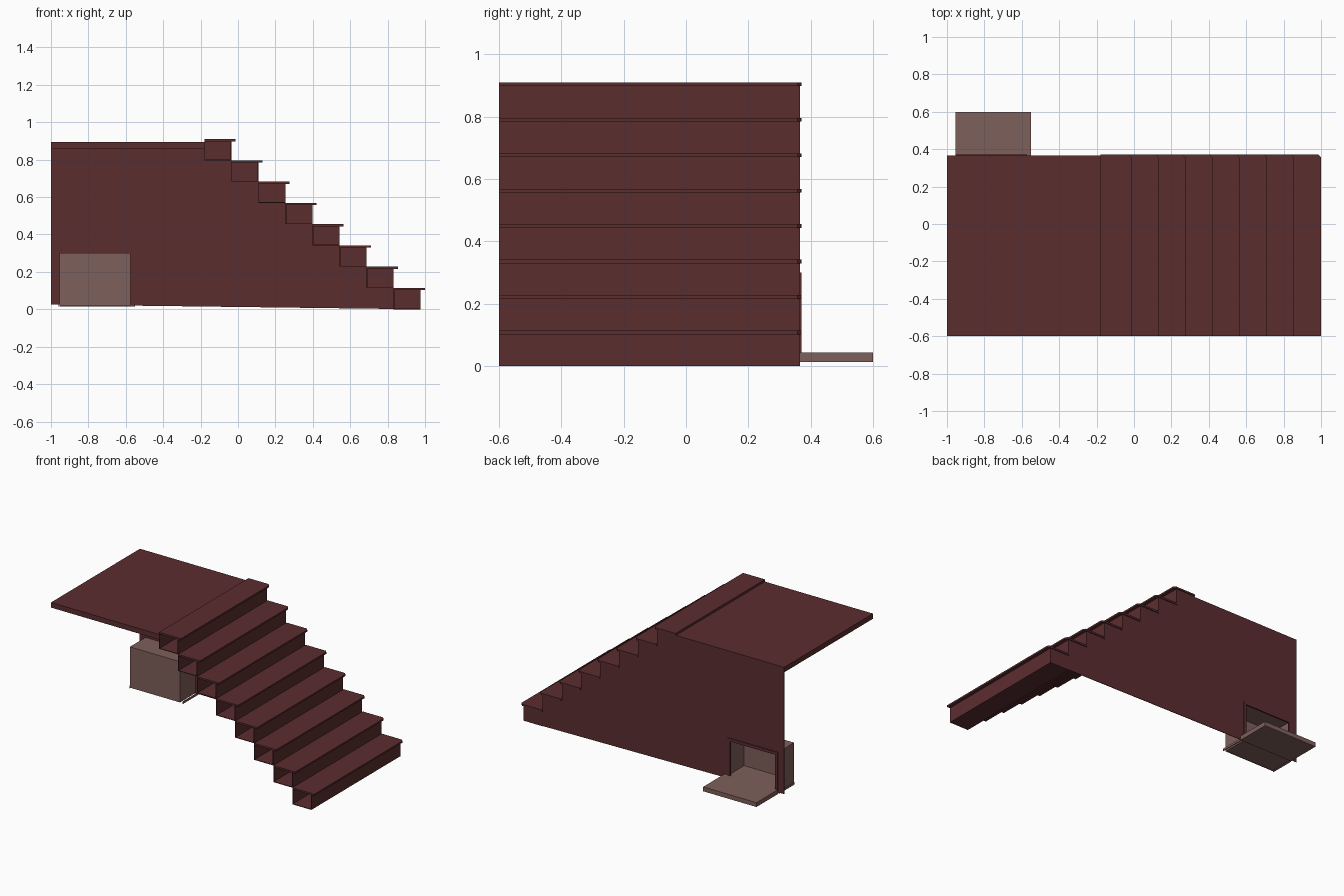
import bpy, bmesh
from mathutils import Vector

if "Cube" in bpy.data.objects:
    bpy.data.objects.remove(bpy.data.objects["Cube"])


def material(name, rgb):
    m = bpy.data.materials.new(name)
    m.diffuse_color = (*rgb, 1)
    m.use_nodes = True
    m.node_tree.nodes["Principled BSDF"].inputs["Base Color"].default_value = m.diffuse_color
    return m


BROWN = material("dark red brown", (0.105, 0.026, 0.028))
LIGHT = material("dusty brown", (0.208, 0.115, 0.104))


def prism(name, pts, axis, a, b, mat):
    """Extrude a 2D outline from a to b; axis 'y' uses (x, z), axis 'z' uses (x, y)."""
    def place(p, d):
        return Vector((p[0], d, p[1])) if axis == 'y' else Vector((p[0], p[1], d))
    bm = bmesh.new()
    face = bm.faces.new([bm.verts.new(place(p, a)) for p in pts])
    ext = bmesh.ops.extrude_face_region(bm, geom=[face])
    verts = [v for v in ext["geom"] if isinstance(v, bmesh.types.BMVert)]
    bmesh.ops.translate(bm, verts=verts, vec=place((0, 0), b - a))
    bmesh.ops.recalc_face_normals(bm, faces=bm.faces)
    me = bpy.data.meshes.new(name)
    bm.to_mesh(me)
    bm.free()
    me.materials.append(mat)
    ob = bpy.data.objects.new(name, me)
    bpy.context.collection.objects.link(ob)
    return ob


def box(name, x0, x1, y0, y1, z0, z1, mat):
    return prism(name, [(x0, y0), (x1, y0), (x1, y1), (x0, y1)], 'z', z0, z1, mat)


STEPS, RUN, RISE, X0 = 8, 0.1446, 0.1138, 0.977
FRONT, BACK = -0.6, 0.365
T = 0.004

# Steps: nosed tread above a thin box left open at the front end
for i in range(STEPS):
    x, xb = X0 - i * RUN, X0 - (i + 1) * RUN
    z, zt = i * RISE, (i + 1) * RISE
    nose, c = x + 0.022, 0.014
    prism(f"tread_{i + 1}", [(xb, FRONT), (nose, FRONT), (nose, 0.371 - c),
                             (nose - c, 0.371), (xb, 0.371)], 'z', zt - 0.012, zt, BROWN)
    box(f"riser_{i + 1}", x - T, x, FRONT, BACK, z, zt - 0.012, BROWN)
    box(f"step_bottom_{i + 1}", xb, x - T, FRONT, BACK, z, z + T, BROWN)
    box(f"step_back_{i + 1}", xb, xb + T, FRONT, BACK, z + T, zt - 0.012, BROWN)

# Landing
LX = X0 - STEPS * RUN
box("landing", -1, LX, FRONT, BACK, 0.86, 0.895, BROWN)

# Back wall with stepped top edge and a notch for the hatch
HX0, HX1, HTOP = -0.935, -0.595, 0.28
wall = [(-1, 0.025), (HX0, 0.025), (HX0, HTOP), (HX1, HTOP), (HX1, 0.02), (X0, 0)]
for i in range(STEPS):
    x, zt = X0 - i * RUN, (i + 1) * RISE - 0.006
    wall += [(x, zt), (x - RUN, zt)]
wall += [(LX, 0.87), (-1, 0.87)]
prism("back_wall", wall, 'y', BACK - T, BACK, BROWN)

# Hatch frame
box("frame_left", -0.955, HX0, BACK, 0.371, 0.03, 0.30, BROWN)
box("frame_right", HX1, -0.572, BACK, 0.371, 0.03, 0.30, BROWN)
box("frame_top", HX0, HX1, BACK, 0.371, HTOP, 0.30, BROWN)

# Alcove behind the hatch, open towards the back
AX0, AX1, AY = -0.955, -0.575, 0.192
AB = BACK - T
box("alcove_end", AX0, AX1, AY, AY + T, 0.02, 0.30, LIGHT)
box("alcove_left", AX0, AX0 + T, AY + T, AB, 0.02, 0.30, LIGHT)
box("alcove_right", AX1 - T, AX1, AY + T, AB, 0.02, 0.30, LIGHT)
box("alcove_roof", AX0 + T, AX1 - T, AY + T, AB, 0.30 - T, 0.30, LIGHT)
box("alcove_floor", AX0 + T, AX1 - T, AY + T, AB, 0.022, 0.043, LIGHT)
for side, x in (("left", -0.96), ("right", -0.557)):
    box(f"alcove_lip_{side}", x, x + T, AY, AB, 0.015, 0.03, LIGHT)

# Folded-down hatch door
box("hatch_door", -0.955, -0.55, BACK + 0.001, 0.6, 0.014, 0.044, LIGHT)
box("hatch_sill", HX0, HX1, AB, BACK + 0.001, 0.022, 0.043, LIGHT)
